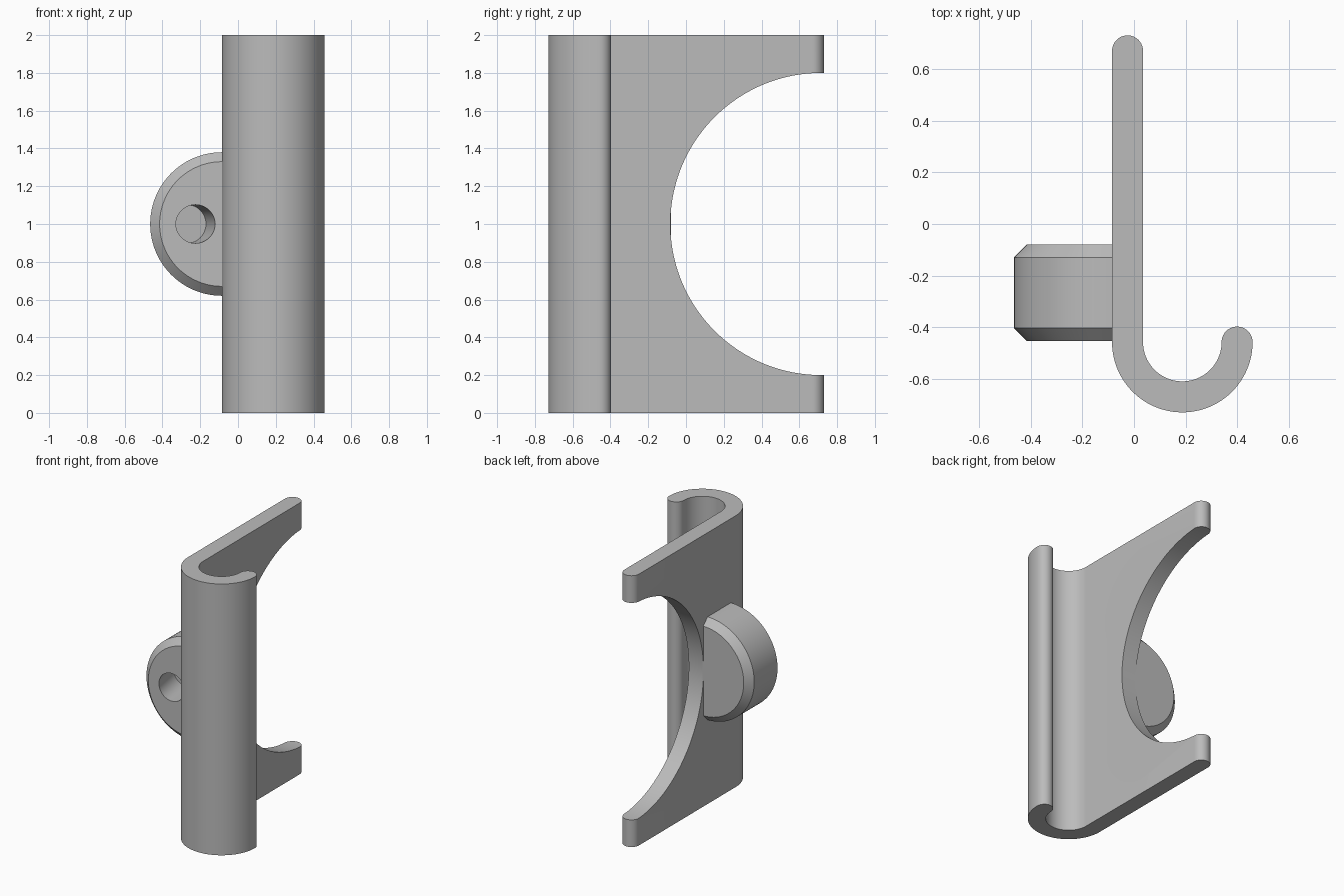
import bpy, bmesh, math
from mathutils import Matrix, Vector

cube = bpy.data.objects.get("Cube")
if cube:
    bpy.data.objects.remove(cube)

grey = bpy.data.materials.new("light grey")
grey.use_nodes = True
colour = (0.5, 0.5, 0.5, 1)
grey.diffuse_color = colour
grey.node_tree.nodes["Principled BSDF"].inputs["Base Color"].default_value = colour


def make_object(name, bm):
    bmesh.ops.recalc_face_normals(bm, faces=bm.faces)
    mesh = bpy.data.meshes.new(name)
    bm.to_mesh(mesh)
    bm.free()
    mesh.materials.append(grey)
    obj = bpy.data.objects.new(name, mesh)
    bpy.context.collection.objects.link(obj)
    return obj


def cylinder(start, end, radius, segments):
    """Capped cylinder between two points."""
    start, end = Vector(start), Vector(end)
    axis = end - start
    bm = bmesh.new()
    turn = axis.to_track_quat('Z', 'Y').to_matrix().to_4x4()
    bmesh.ops.create_cone(bm, cap_ends=True, segments=segments, radius1=radius,
                          radius2=radius, depth=axis.length,
                          matrix=Matrix.Translation((start + end) / 2) @ turn)
    return bm


def activate(obj):
    bpy.ops.object.select_all(action='DESELECT')
    obj.select_set(True)
    bpy.context.view_layer.objects.active = obj


def cut(obj, cutter):
    cutter.hide_render = True
    mod = obj.modifiers.new("cut", 'BOOLEAN')
    mod.operation, mod.solver, mod.object = 'DIFFERENCE', 'EXACT', cutter
    activate(obj)
    bpy.ops.object.modifier_apply(modifier=mod.name)
    bpy.data.objects.remove(cutter)


def arc(cx, cy, radius, a0, a1, steps):
    angles = [math.radians(a0 + (a1 - a0) * i / steps) for i in range(steps + 1)]
    return [(cx + radius * math.cos(a), cy + radius * math.sin(a)) for a in angles]


# Hooked plate: J-shaped profile with rounded ends, extruded upwards
half = 0.06
plate_x, end_y = -0.025, 0.67
hook_x, hook_y, hook_r = 0.187, -0.457, 0.212
profile = arc(plate_x, end_y, half, 0, 180, 20)
profile += arc(hook_x, hook_y, hook_r + half, 180, 360, 48)
profile += arc(hook_x + hook_r, hook_y, half, 0, 180, 20)[1:]
profile += arc(hook_x, hook_y, hook_r - half, 360, 180, 48)[1:]
bm = bmesh.new()
face = bm.faces.new([bm.verts.new((x, y, 0)) for x, y in profile])
top = bmesh.ops.extrude_face_region(bm, geom=[face])["geom"]
bmesh.ops.translate(bm, vec=(0, 0, 2),
                    verts=[v for v in top if isinstance(v, bmesh.types.BMVert)])
plate = make_object("hooked_plate", bm)

# Large round cutout in the rear of the plate
cut(plate, make_object("cutout_cutter",
                       cylinder((-0.3, 0.717, 1), (0.2, 0.717, 1), 0.8, 160)))

# Chamfered half disc on the right side of the plate
side_x, front_y, back_y = -0.085, -0.452, -0.08
bm = cylinder((side_x, front_y, 1), (side_x, back_y, 1), 0.38, 96)
rims = [e for e in bm.edges if any(len(f.verts) > 4 for f in e.link_faces)]
bmesh.ops.bevel(bm, geom=rims, offset=0.05 * math.sqrt(2), offset_type='WIDTH',
                segments=1, affect='EDGES')
result = bmesh.ops.bisect_plane(bm, geom=bm.verts[:] + bm.edges[:] + bm.faces[:],
                                plane_co=(side_x + 0.008, 0, 0), plane_no=(1, 0, 0),
                                clear_outer=True)
bmesh.ops.holes_fill(bm, edges=[e for e in bm.edges if e.is_boundary])
boss = make_object("half_disc", bm)

# Slanted blind hole in the front of the half disc
mouth, slant = Vector((-0.225, front_y, 1)), Vector((-0.045, 0.25, 0))
cut(boss, make_object("hole_cutter",
                      cylinder(mouth - slant * 0.4, mouth + slant, 0.102, 48)))

for obj in (plate, boss):
    activate(obj)
    bpy.ops.object.shade_smooth_by_angle(angle=math.radians(30))
